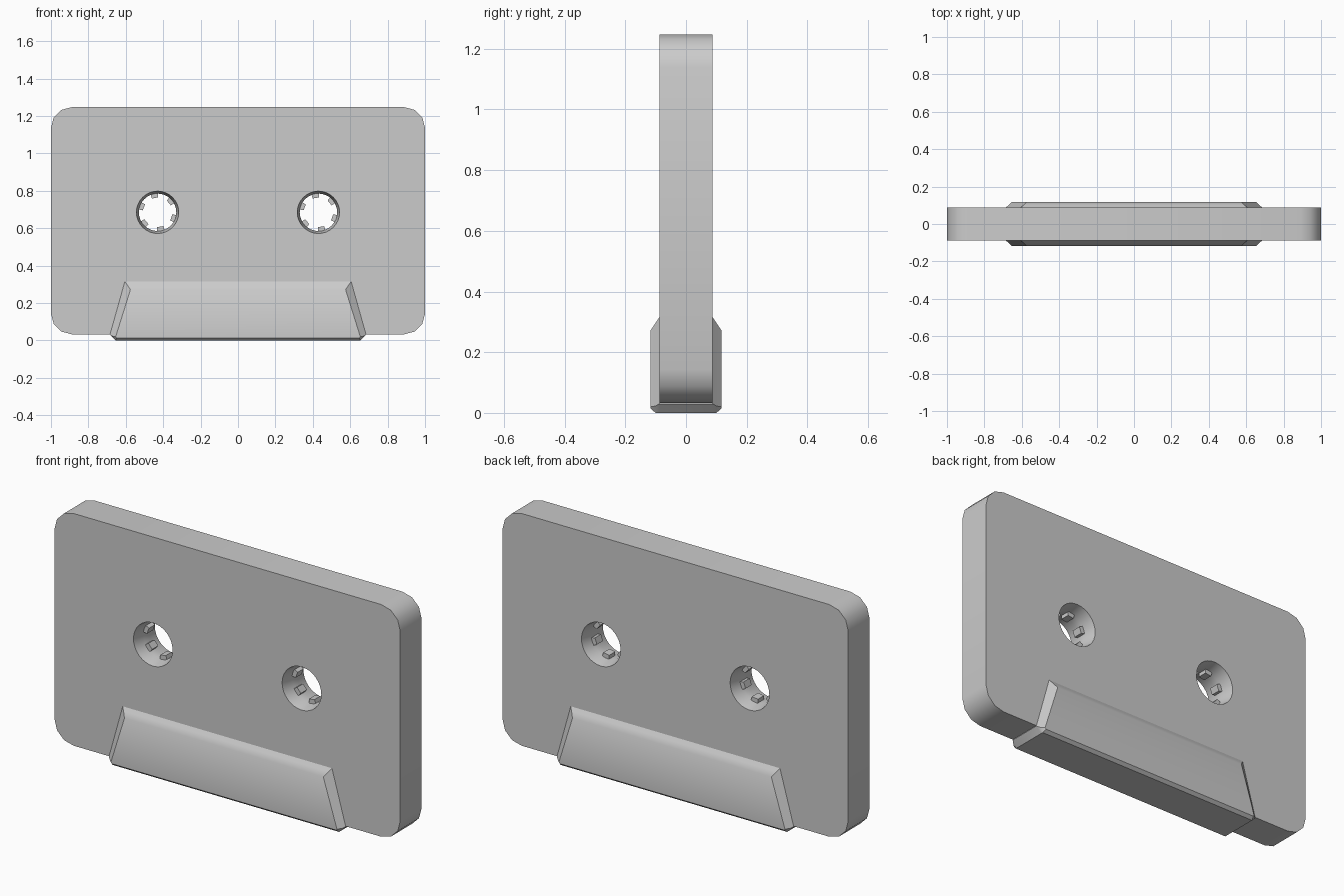
import bpy, bmesh
from math import sin, cos, pi, radians

if "Cube" in bpy.data.objects:
    bpy.data.objects.remove(bpy.data.objects["Cube"])

BODY_Y = 0.088
HOLE_X, HOLE_Z = 0.43, 0.685


def loft(name, sections):
    """Join equal-length closed point loops into a capped solid."""
    bm = bmesh.new()
    rings = [[bm.verts.new(p) for p in s] for s in sections]
    n = len(rings[0])
    for a, b in zip(rings, rings[1:]):
        for i in range(n):
            j = (i + 1) % n
            bm.faces.new((a[i], a[j], b[j], b[i]))
    bm.faces.new(rings[0])
    bm.faces.new(rings[-1])
    bmesh.ops.recalc_face_normals(bm, faces=bm.faces)
    me = bpy.data.meshes.new(name)
    bm.to_mesh(me)
    bm.free()
    ob = bpy.data.objects.new(name, me)
    bpy.context.collection.objects.link(ob)
    return ob


def activate(ob):
    bpy.ops.object.select_all(action='DESELECT')
    ob.select_set(True)
    bpy.context.view_layer.objects.active = ob


def smooth(ob):
    activate(ob)
    bpy.ops.object.shade_smooth_by_angle(angle=radians(35))


def circle(x, y, z, r, n=32):
    return [(x + r * cos(2 * pi * i / n), y, z + r * sin(2 * pi * i / n)) for i in range(n)]


# Rounded slab
R, z0, z1 = 0.11, 0.033, 1.247
outline = []
for k, (cx, cz) in enumerate([(1 - R, z1 - R), (R - 1, z1 - R), (R - 1, z0 + R), (1 - R, z0 + R)]):
    for s in range(4):
        a = k * pi / 2 + s * pi / 6
        outline.append((cx + R * cos(a), cz + R * sin(a)))
body = loft("body", [[(x, y, z) for x, z in outline] for y in (-BODY_Y, BODY_Y)])

# Reel holes, narrowing towards the middle
for side in (-1, 1):
    profile = [(-0.128, 0.121), (-0.02, 0.1), (0.02, 0.1), (0.128, 0.121)]
    cutter = loft("hole_cutter", [circle(side * HOLE_X, y, HOLE_Z, r) for y, r in profile])
    cutter.hide_render = True
    mod = body.modifiers.new("hole", 'BOOLEAN')
    mod.operation, mod.solver, mod.object = 'DIFFERENCE', 'EXACT', cutter
    activate(body)
    bpy.ops.object.modifier_apply(modifier=mod.name)
    bpy.data.objects.remove(cutter)
smooth(body)

# Six drive teeth inside each hole
for side in (-1, 1):
    for k in range(6):
        a = radians(40 + 60 * k)
        quad = [(0.106, -0.021), (0.078, -0.017), (0.078, 0.017), (0.106, 0.021)]
        pts = [(side * HOLE_X + r * cos(a) - t * sin(a), HOLE_Z + r * sin(a) + t * cos(a))
               for r, t in quad]
        loft("reel_tooth", [[(x, y, z) for x, z in pts] for y in (-0.025, 0.025)])

# Raised tape-head housing: bottom, side and top points per depth
half = [
    (0.1165, [(0.648, 0.014), (0.654, 0.02), (0.575, 0.272)]),
    (0.1, [(0.655, 0.0), (0.672, 0.023), (0.592, 0.297)]),
    (BODY_Y, [(0.655, 0.0), (0.685, 0.03), (0.605, 0.315)]),
]
stations = [(-y, p) for y, p in half] + [(y, p) for y, p in reversed(half)]
housing = loft("head_housing", [
    [(x, y, z) for x, z in p] + [(-x, y, z) for x, z in reversed(p)] for y, p in stations])
smooth(housing)
